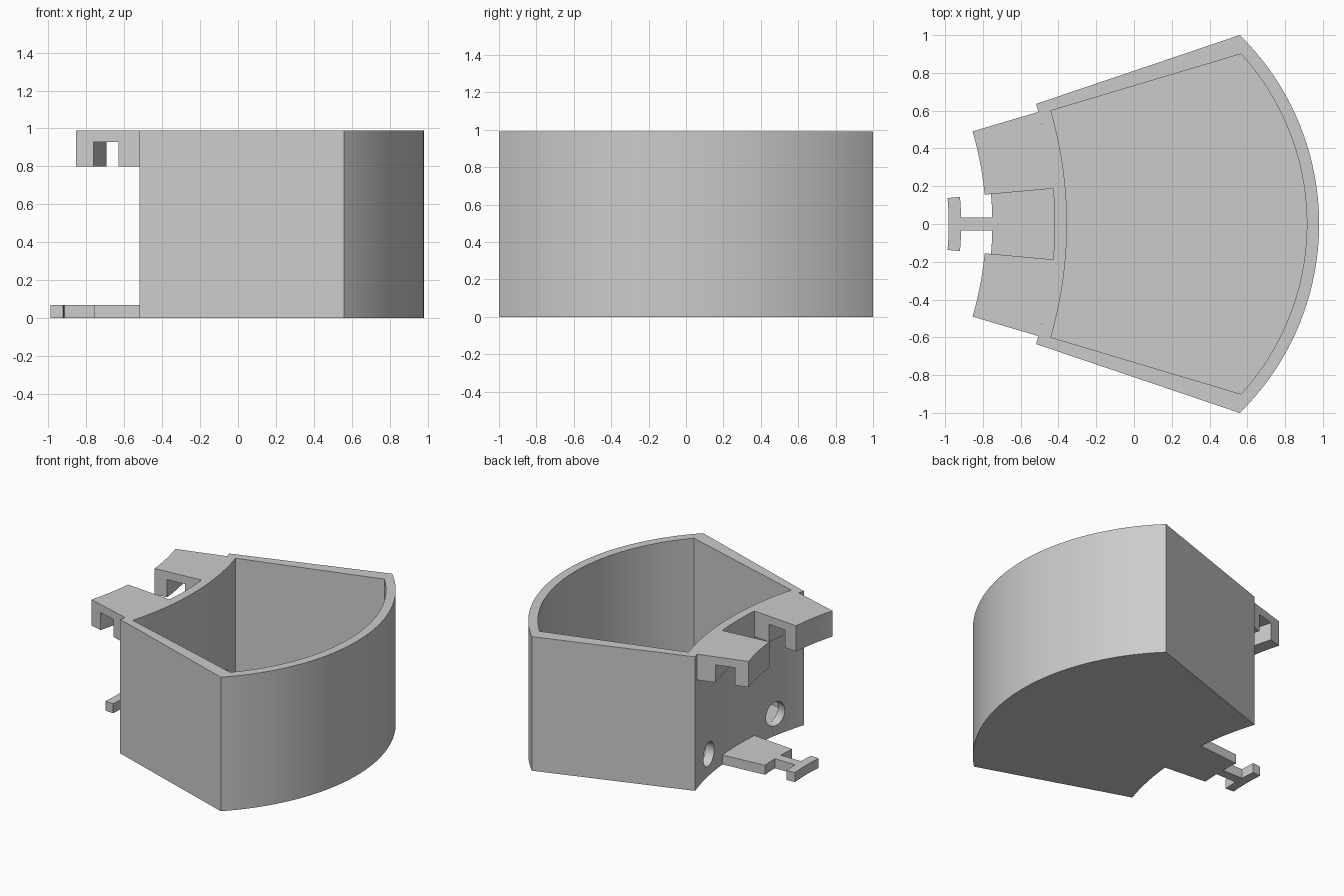
import bpy, bmesh, math
from mathutils import Matrix

if "Cube" in bpy.data.objects:
    bpy.data.objects.remove(bpy.data.objects["Cube"], do_unlink=True)

HEIGHT, FLOOR = 0.99, 0.07
HUB = -2.515          # centre of the concave arcs
DOME = -0.42          # centre of the convex arcs
WALL = 2.095          # radius of the concave wall

grey = bpy.data.materials.new("light grey")
grey.use_nodes = True
grey.diffuse_color = (0.6, 0.6, 0.6, 1)
grey.node_tree.nodes["Principled BSDF"].inputs["Base Color"].default_value = (0.6, 0.6, 0.6, 1)


def arc(cx, r, a0, a1, n):
    """Plan points on an arc, angles in degrees."""
    angles = [math.radians(a0 + (a1 - a0) * i / n) for i in range(n + 1)]
    return [(cx + r * math.cos(a), r * math.sin(a)) for a in angles]


def finish(name, bm):
    bmesh.ops.recalc_face_normals(bm, faces=bm.faces)
    mesh = bpy.data.meshes.new(name)
    bm.to_mesh(mesh)
    bm.free()
    mesh.materials.append(grey)
    ob = bpy.data.objects.new(name, mesh)
    bpy.context.collection.objects.link(ob)
    return ob


def prism(name, outline, z0, z1):
    bm = bmesh.new()
    lower = [bm.verts.new((x, y, z0)) for x, y in outline]
    upper = [bm.verts.new((x, y, z1)) for x, y in outline]
    bm.faces.new(lower)
    bm.faces.new(upper)
    for i in range(len(outline)):
        j = (i + 1) % len(outline)
        bm.faces.new((lower[i], lower[j], upper[j], upper[i]))
    return finish(name, bm)


def sweep(name, profile, a0, a1, n):
    """Turn a closed (radius, z) profile about the hub."""
    bm = bmesh.new()
    rings = []
    for i in range(n + 1):
        a = math.radians(a0 + (a1 - a0) * i / n)
        rings.append([bm.verts.new((HUB + r * math.cos(a), r * math.sin(a), z)) for r, z in profile])
    bm.faces.new(rings[0])
    bm.faces.new(rings[-1])
    for p, q in zip(rings, rings[1:]):
        for i in range(len(profile)):
            j = (i + 1) % len(profile)
            bm.faces.new((p[i], p[j], q[j], q[i]))
    return finish(name, bm)


def smooth(ob):
    bpy.ops.object.select_all(action='DESELECT')
    bpy.context.view_layer.objects.active = ob
    ob.select_set(True)
    bpy.ops.object.shade_smooth_by_angle(angle=math.radians(25))


def cut(ob, cutter):
    cutter.hide_render = True
    mod = ob.modifiers.new("cut", 'BOOLEAN')
    mod.operation, mod.solver, mod.object = 'DIFFERENCE', 'EXACT', cutter
    bpy.context.view_layer.objects.active = ob
    bpy.ops.object.modifier_apply(modifier=mod.name)
    bpy.data.objects.remove(cutter, do_unlink=True)


def fan(r_in, a_in, r_out, a_out):
    """Outline between a concave wall and a convex wall."""
    return arc(DOME, r_out, -a_out, a_out, 56) + arc(HUB, r_in, a_in, -a_in, 24)


# Bin body with its cavity
body = prism("bin_body", fan(WALL, 17.66, 1.4, 45.6), 0, HEIGHT)
cut(body, prism("cavity_cutter", fan(2.16, 16.12, 1.335, 42.4), FLOOR, HEIGHT + 0.2))

# Round holes low in the concave wall
for side in (-1, 1):
    bm = bmesh.new()
    angle = side * math.radians(10.7)
    place = (Matrix.Translation((HUB, 0, 0.16)) @ Matrix.Rotation(angle, 4, 'Z')
             @ Matrix.Translation((2.13, 0, 0)) @ Matrix.Rotation(math.pi / 2, 4, 'Y'))
    bmesh.ops.create_cone(bm, cap_ends=True, segments=32, radius1=0.088, radius2=0.088,
                          depth=0.2, matrix=place)
    cut(body, finish("hole_cutter", bm))
smooth(body)

# Hooks with a curved slot underneath
hook_profile = [(1.731, 0.8), (1.828, 0.8), (1.828, 0.93), (1.966, 0.93),
                (1.966, 0.8), (WALL, 0.8), (WALL, HEIGHT), (1.731, HEIGHT)]
for side, name in ((1, "left_hook"), (-1, "right_hook")):
    smooth(sweep(name, hook_profile, side * 5.14, side * 16.45, 10))

# Bottom tab ending in a T
EDGE, STEM = 5.14, 0.034
neck_a = math.degrees(math.asin(STEM / 1.765))
neck_b = math.degrees(math.asin(STEM / 1.6))
tab = (arc(HUB, WALL, -EDGE, EDGE, 8)
       + arc(HUB, 1.765, EDGE, neck_a, 3) + arc(HUB, 1.6, neck_b, EDGE, 3)
       + arc(HUB, 1.534, EDGE, -EDGE, 8)
       + arc(HUB, 1.6, -EDGE, -neck_b, 3) + arc(HUB, 1.765, -neck_a, -EDGE, 3))
smooth(prism("bottom_t_tab", tab, 0, FLOOR))
